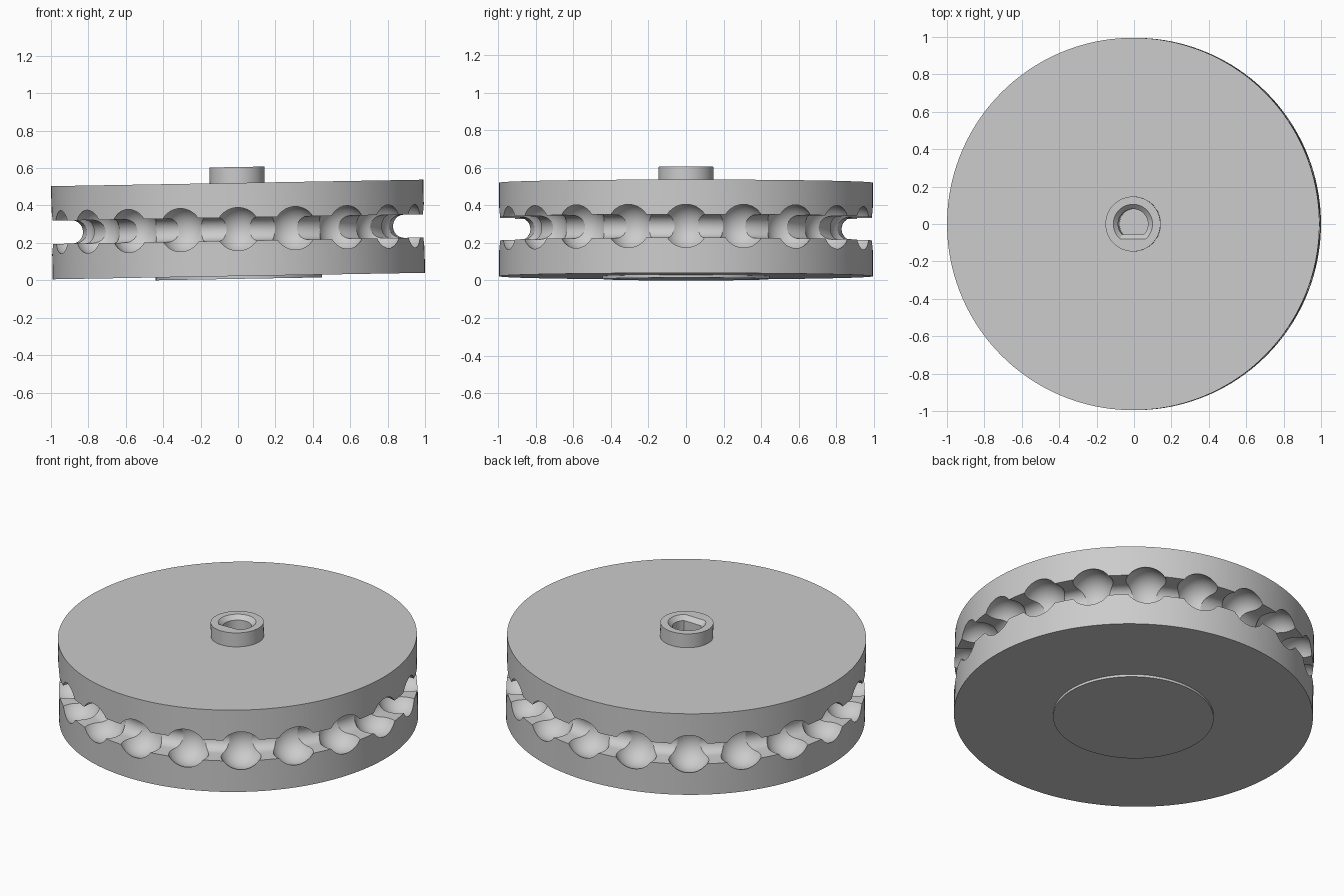
import bpy, bmesh, math
from mathutils import Matrix, Vector

cube = bpy.data.objects.get("Cube")
if cube:
    bpy.data.objects.remove(cube, do_unlink=True)

RIM, HEIGHT, MID = 0.9955, 0.498, 0.251
BEADS = 20

grey = bpy.data.materials.new("plain_grey")
grey.use_nodes = True
colour = (0.6, 0.6, 0.6, 1)
grey.diffuse_color = colour
grey.node_tree.nodes["Principled BSDF"].inputs["Base Color"].default_value = colour


def finish(name, bm):
    bmesh.ops.remove_doubles(bm, verts=bm.verts, dist=1e-5)
    bmesh.ops.recalc_face_normals(bm, faces=bm.faces)
    mesh = bpy.data.meshes.new(name)
    bm.to_mesh(mesh)
    bm.free()
    mesh.materials.append(grey)
    obj = bpy.data.objects.new(name, mesh)
    bpy.context.collection.objects.link(obj)
    return obj


def lathe(name, profile, steps):
    bm = bmesh.new()
    verts = [bm.verts.new((r, 0, z)) for r, z in profile]
    edges = [bm.edges.new(pair) for pair in zip(verts, verts[1:])]
    bmesh.ops.spin(bm, geom=verts + edges, cent=(0, 0, 0), axis=(0, 0, 1),
                   angle=math.tau, steps=steps, use_duplicate=False)
    return finish(name, bm)


def d_ring(bm, radius, flat, z):
    """D-shaped loop: an arc closed by a flat side facing the front."""
    start = -math.asin(flat / radius)
    sweep = math.pi - 2 * start
    return [bm.verts.new((radius * math.cos(start + sweep * i / 48),
                          radius * math.sin(start + sweep * i / 48), z))
            for i in range(49)]


# Wheel outline: bottom boss, rim with rounded cord groove, top hub
GROOVE_R, GROOVE_C = 0.062, 0.893
groove = [(GROOVE_C + GROOVE_R * math.cos(a), MID + GROOVE_R * math.sin(a))
          for a in (math.radians(270 - 15 * i) for i in range(13))]
outline = [(0, -0.015), (0.445, -0.015), (0.445, 0), (RIM, 0),
           (RIM, MID - GROOVE_R), *groove, (RIM, MID + GROOVE_R),
           (RIM, HEIGHT), (0.147, HEIGHT), (0.147, 0.583), (0, 0.583)]
wheel = lathe("chain_wheel", outline, 160)

# Bead pockets around the rim
bm = bmesh.new()
for i in range(BEADS):
    spot = Matrix.Rotation(math.tau * i / BEADS, 4, "Z") @ Matrix.Translation((0.94, 0, MID))
    bmesh.ops.create_uvsphere(bm, u_segments=32, v_segments=20, radius=0.128, matrix=spot)
pockets = finish("bead_pocket_cutter", bm)

# Chamfered D-shaped shaft bore
bm = bmesh.new()
rings = [d_ring(bm, *spec) for spec in
         ((0.08, 0.055, 0.1), (0.08, 0.055, 0.558), (0.105, 0.08, 0.583), (0.105, 0.08, 0.65))]
bm.faces.new(rings[0])
bm.faces.new(rings[-1])
for low, high in zip(rings, rings[1:]):
    for i in range(len(low)):
        bm.faces.new((low[i - 1], low[i], high[i], high[i - 1]))
bore = finish("shaft_bore_cutter", bm)

# Cut the pockets and the bore, then discard the cutters
bpy.context.view_layer.objects.active = wheel
wheel.select_set(True)
for cutter in (pockets, bore):
    mod = wheel.modifiers.new(cutter.name, "BOOLEAN")
    mod.operation, mod.solver, mod.object = "DIFFERENCE", "EXACT", cutter
    bpy.ops.object.modifier_apply(modifier=mod.name)
    bpy.data.objects.remove(cutter, do_unlink=True)

# Slight lean, resting on the lower edge
wheel.data.transform(Matrix.Translation((0.0044, 0, 0.0227)) @ Matrix.Rotation(math.radians(-1), 4, "Y"))
bpy.ops.object.select_all(action="DESELECT")
wheel.select_set(True)
bpy.ops.object.shade_smooth_by_angle(angle=math.radians(30))
